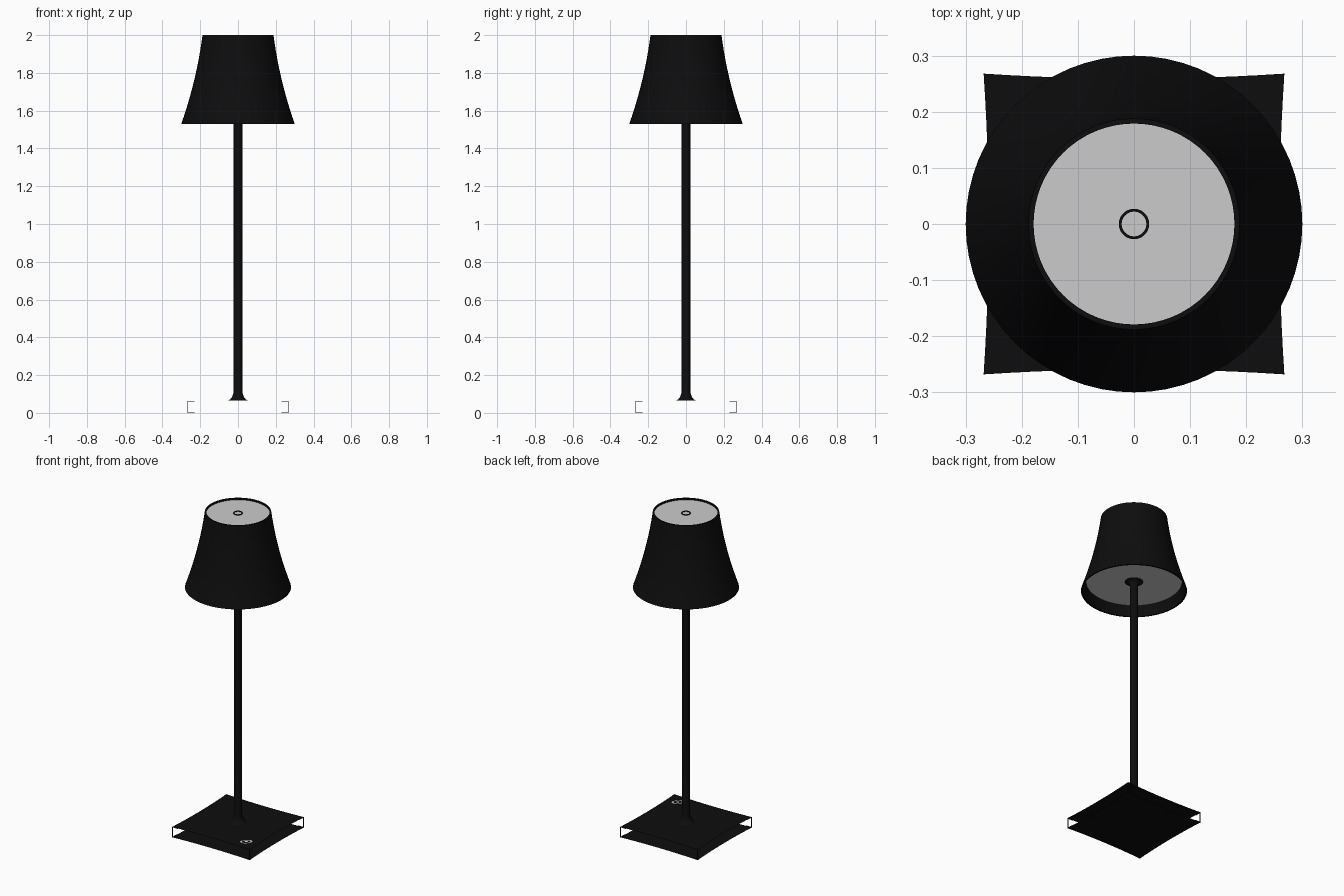
import bpy, bmesh, math
from mathutils import Vector

cube = bpy.data.objects.get("Cube")
if cube:
    bpy.data.objects.remove(cube, do_unlink=True)


def material(name, rgb):
    m = bpy.data.materials.new(name)
    m.use_nodes = True
    m.diffuse_color = (*rgb, 1)
    m.node_tree.nodes["Principled BSDF"].inputs["Base Color"].default_value = (*rgb, 1)
    return m


BLACK = material("matte black", (0.004, 0.004, 0.004))
FROST = material("frosted white", (0.6, 0.6, 0.6))
WHITE = material("icon white", (0.8, 0.8, 0.8))


def finish(name, bm, mat, smooth=False):
    mesh = bpy.data.meshes.new(name)
    bm.to_mesh(mesh)
    bm.free()
    ob = bpy.data.objects.new(name, mesh)
    bpy.context.collection.objects.link(ob)
    mesh.materials.append(mat)
    if smooth:
        bpy.ops.object.select_all(action='DESELECT')
        ob.select_set(True)
        bpy.context.view_layer.objects.active = ob
        bpy.ops.object.shade_smooth_by_angle(angle=math.radians(35))
    return ob


def lathe(name, profile, mat, steps=64, closed=False):
    """Spin a list of (radius, height) points around z."""
    bm = bmesh.new()
    vs = [bm.verts.new((r, 0, z)) for r, z in profile]
    pairs = list(zip(vs, vs[1:])) + ([(vs[-1], vs[0])] if closed else [])
    edges = [bm.edges.new(p) for p in pairs]
    bmesh.ops.spin(bm, geom=vs + edges, cent=(0, 0, 0), axis=(0, 0, 1),
                   angle=math.tau, steps=steps, use_merge=True)
    bmesh.ops.remove_doubles(bm, verts=bm.verts, dist=1e-5)
    bmesh.ops.recalc_face_normals(bm, faces=bm.faces)
    return finish(name, bm, mat, True)


def disc(name, radius, z, mat, up=True):
    bm = bmesh.new()
    bmesh.ops.create_circle(bm, cap_ends=True, segments=64, radius=radius)
    for v in bm.verts:
        v.co.z = z
    bm.normal_update()
    for f in bm.faces:
        if (f.normal.z > 0) != up:
            f.normal_flip()
    return finish(name, bm, mat)


# Lampshade: flared thin shell
def shade_radius(z):
    t = (2.0 - z) / 0.47
    return 0.188 + 0.06 * t + 0.052 * t * t


heights = [1.53 + 0.47 * i / 12 for i in range(13)]
outer = [(shade_radius(z), z) for z in heights]
inner = [(r - 0.009, z) for r, z in reversed(outer)]
lathe("lampshade", outer + inner, BLACK, closed=True)

# Frosted panels closing the shade, and the ring on top
disc("top_panel", 0.182, 1.99, FROST)
disc("lower_diffuser", shade_radius(1.59) - 0.003, 1.59, FROST, up=False)
lathe("top_ring", [(0.022, 1.99), (0.022, 1.994), (0.027, 1.994), (0.027, 1.99)], BLACK)

# Stem with flared foot and collar
flare = [(0.053, 0.0), (0.041, 0.006), (0.032, 0.017), (0.026, 0.032), (0.0225, 0.055)]
foot = [(r, 0.066 + h) for r, h in flare]
collar = [(r, 1.588 - h * 0.6) for r, h in reversed(flare)]
lathe("stem", [(0, 0.066)] + foot + collar + [(0, 1.588)], BLACK, steps=32)

# Base: two thin square sheets with gently hollow sides
HALF = 0.268


def base_sheet(name, z, up):
    bm = bmesh.new()
    verts = []
    for side in range(4):
        a = side * math.pi / 2
        for i in range(12):
            t = -1 + i / 6
            x, y = HALF * t, -(0.259 + 0.009 * t * t)
            verts.append(bm.verts.new((x * math.cos(a) - y * math.sin(a),
                                       x * math.sin(a) + y * math.cos(a), z)))
    f = bm.faces.new(verts if up else verts[::-1])
    f.normal_update()
    return finish(name, bm, BLACK)


base_sheet("base_top", 0.064, True)
base_sheet("base_bottom", 0.0, False)


# Slim corner posts with short rim strips
def box(bm, centre, size):
    made = bmesh.ops.create_cube(bm, size=1)["verts"]
    for v in made:
        v.co = Vector(centre) + Vector(a * b for a, b in zip(v.co, size))


bm = bmesh.new()
for sx in (-1, 1):
    for sy in (-1, 1):
        box(bm, (sx * 0.2655, sy * 0.2655, 0.032), (0.004, 0.004, 0.064))
        for z in (0.0015, 0.0625):
            box(bm, (sx * 0.248, sy * 0.2645, z), (0.036, 0.002, 0.003))
            box(bm, (sx * 0.2645, sy * 0.248, z), (0.002, 0.036, 0.003))
finish("corner_brackets", bm, BLACK)

# Touch symbol on the front corner of the base
symbol = lathe("touch_symbol", [(0.017, 0), (0.017, 0.001), (0.023, 0.001), (0.023, 0)],
               WHITE, steps=32)
symbol.location = (0.19, -0.19, 0.0645)
symbol.rotation_euler.z = math.radians(45)
symbol.scale = (1.5, 1, 1)
dot = disc("touch_dot", 0.009, 0.0655, WHITE)
dot.location = (0.19, -0.19, 0)

# Small marker ring under the diffuser at the back
marker = lathe("diffuser_marker", [(0.01, 0), (0.01, 0.002), (0.018, 0.002), (0.018, 0)],
               BLACK, steps=24)
marker.location = (0, 0.245, 1.587)
